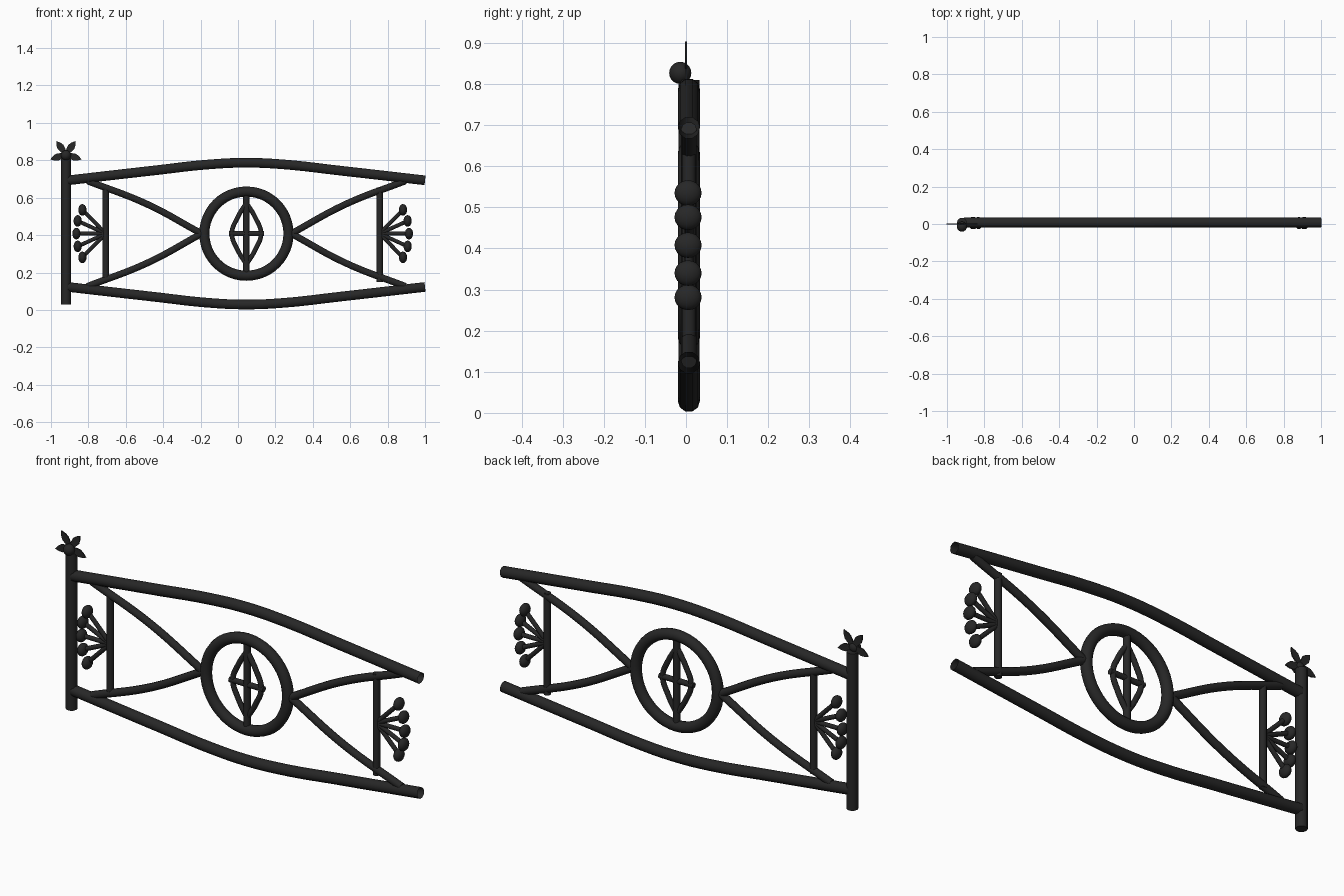
import bpy
import math
from mathutils import Matrix, Vector

cube = bpy.data.objects.get("Cube")
if cube:
    bpy.data.objects.remove(cube, do_unlink=True)

iron = bpy.data.materials.new("black iron")
iron.use_nodes = True
iron.diffuse_color = (0.02, 0.02, 0.02, 1)
iron.node_tree.nodes["Principled BSDF"].inputs["Base Color"].default_value = (0.02, 0.02, 0.02, 1)

CX, CY, CZ = 0.045, 0.007, 0.408    # centre of the panel


def finish(obj, name, angle=50):
    obj.name = name
    obj.data.materials.clear()
    obj.data.materials.append(iron)
    bpy.ops.object.select_all(action='DESELECT')
    obj.select_set(True)
    bpy.context.view_layer.objects.active = obj
    bpy.ops.object.shade_smooth_by_angle(angle=math.radians(angle))
    return obj


def tube(name, points, radius, caps=True):
    """Round bar along a smooth path of (x, z) points."""
    curve = bpy.data.curves.new(name, 'CURVE')
    curve.dimensions = '3D'
    curve.bevel_depth = radius
    curve.bevel_resolution = 3
    curve.use_fill_caps = caps
    curve.resolution_u = 8 if len(points) > 2 else 1
    spline = curve.splines.new('BEZIER')
    spline.bezier_points.add(len(points) - 1)
    for bp, (x, z) in zip(spline.bezier_points, points):
        bp.co = (x, CY, z)
        bp.handle_left_type = bp.handle_right_type = 'AUTO'
    obj = bpy.data.objects.new(name, curve)
    bpy.context.collection.objects.link(obj)
    bpy.ops.object.select_all(action='DESELECT')
    obj.select_set(True)
    bpy.context.view_layer.objects.active = obj
    bpy.ops.object.convert(target='MESH')
    return finish(bpy.context.object, name)


def ball(name, location, radii):
    bpy.ops.mesh.primitive_uv_sphere_add(segments=16, ring_count=10, location=location)
    bpy.context.object.scale = radii
    return finish(bpy.context.object, name)


# Gate post
tube("post", [(-0.92, 0.03), (-0.92, 0.81)], 0.027)

# Bowed rails, open at the ends
bow = [(-0.955, 0.285), (-0.5, 0.337), (-0.2, 0.37), (0, 0.379),
       (0.2, 0.37), (0.5, 0.337), (0.955, 0.285)]
for label, s in (("top", 1), ("bottom", -1)):
    tube(label + "_rail", [(CX + x, CZ + s * z) for x, z in bow], 0.027, caps=False)

# Central ring
bpy.ops.mesh.primitive_torus_add(major_radius=0.225, minor_radius=0.027,
                                 major_segments=48, minor_segments=12,
                                 location=(CX, CY, CZ), rotation=(math.pi / 2, 0, 0))
finish(bpy.context.object, "ring")

# Ornament inside the ring
tube("ring_upright", [(CX, CZ - 0.22), (CX, CZ + 0.22)], 0.017)
tube("ring_crossbar", [(CX - 0.094, CZ), (CX + 0.094, CZ)], 0.014)
for label, s in (("right", -1), ("left", 1)):
    tube(label + "_lens_bar", [(CX, CZ + 0.165), (CX + s * 0.048, CZ + 0.085), (CX + s * 0.078, CZ),
                               (CX + s * 0.048, CZ - 0.085), (CX, CZ - 0.165)], 0.013)

# Side braces, uprights and fans of buds
fan = [(0.125, 0.127), (0.15, 0.068), (0.157, 0)]
for label, s, bar_x in (("right", -1, -0.707), ("left", 1, 0.757)):
    tube(label + "_upright", [(bar_x, 0.15), (bar_x, 0.655)], 0.017)
    for level, v in (("upper", 1), ("lower", -1)):
        tube(f"{label}_{level}_brace",
             [(CX + s * 0.24, CZ), (CX + s * 0.53, CZ + v * 0.157),
              (CX + s * 0.85, CZ + v * 0.282)], 0.019)
    tips = fan + [(dx, -dz) for dx, dz in fan[:2]]
    for i, (dx, dz) in enumerate(tips, 1):
        x, z = bar_x + s * dx, CZ + dz
        tube(f"{label}_stem_{i}", [(bar_x, CZ), (x, z)], 0.011)
        ball(f"{label}_bud_{i}", (x, CY - 0.002, z), (0.022, 0.033, 0.031))

# Flower finial: five thin pointed petals and a round centre
outline = [(0, 0.008), (0.03, 0.016), (0.05, 0.019), (0.068, 0.013), (0.088, 0)]
outline += [(r, -w) for r, w in reversed(outline[:-1])]
count = len(outline)
for k in range(5):
    turn = Matrix.Rotation(math.radians(90 + 72 * k), 4, 'Y')
    verts = [turn @ Vector((r, y, w)) + Vector((-0.92, 0, 0.832))
             for y in (-0.003, 0.003) for r, w in outline]
    faces = [tuple(range(count)), tuple(reversed(range(count, 2 * count)))]
    faces += [(i, i + count, (i + 1) % count + count, (i + 1) % count) for i in range(count)]
    mesh = bpy.data.meshes.new("petal")
    mesh.from_pydata(verts, [], faces)
    petal = bpy.data.objects.new("petal", mesh)
    bpy.context.collection.objects.link(petal)
    finish(petal, f"petal_{k + 1}", 30)
ball("flower_centre", (-0.92, -0.014, 0.827), (0.027, 0.027, 0.027))
